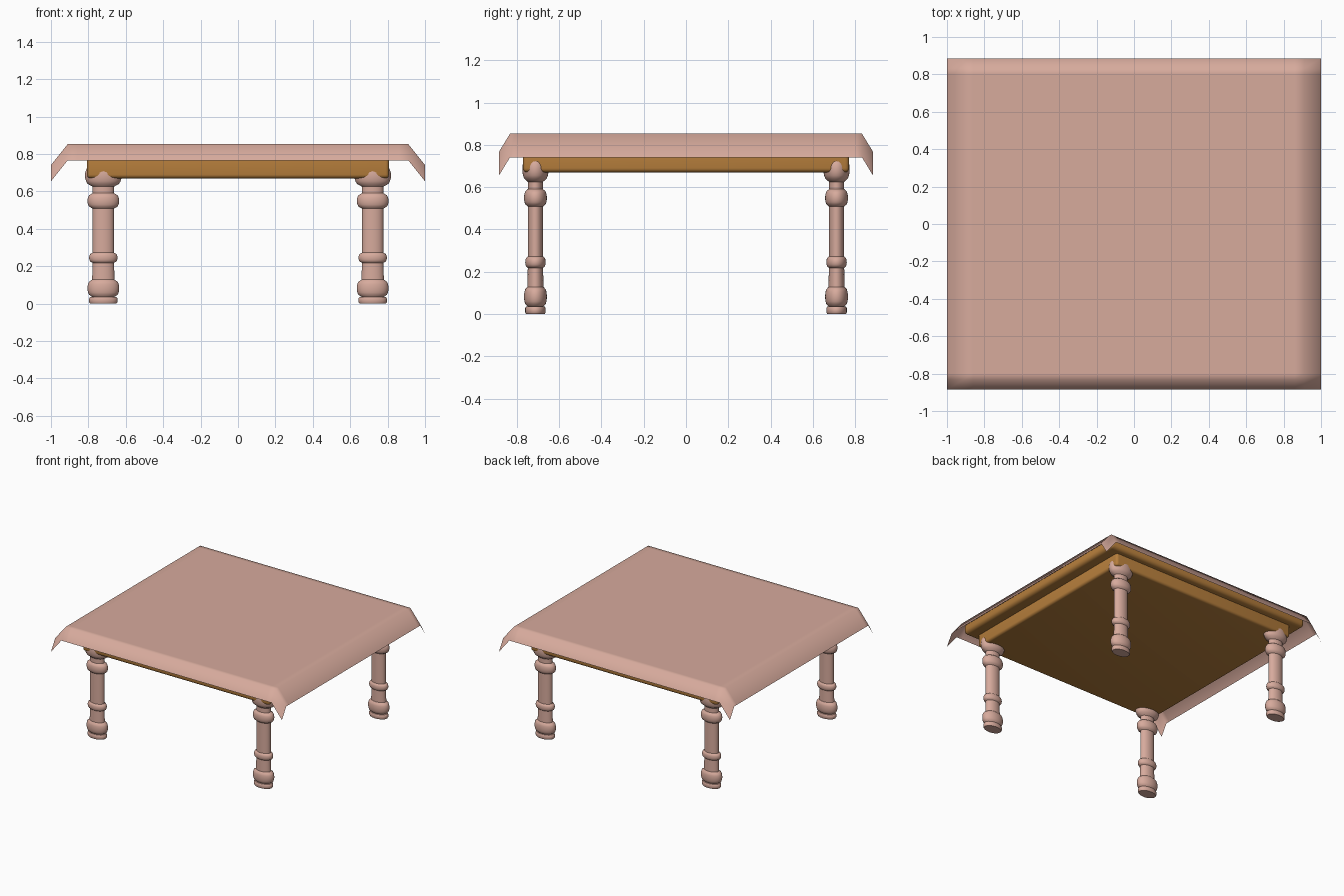
import bpy, bmesh, math

if "Cube" in bpy.data.objects:
    bpy.data.objects.remove(bpy.data.objects["Cube"])


def material(name, rgb):
    m = bpy.data.materials.new(name)
    m.diffuse_color = (*rgb, 1)
    m.use_nodes = True
    m.node_tree.nodes["Principled BSDF"].inputs["Base Color"].default_value = m.diffuse_color
    return m


PINK = material("dusty pink", (0.68, 0.405, 0.335))
WOOD = material("golden brown wood", (0.47, 0.21, 0.045))


def finish(name, bm, mat, angle=None):
    bmesh.ops.recalc_face_normals(bm, faces=bm.faces)
    me = bpy.data.meshes.new(name)
    bm.to_mesh(me)
    bm.free()
    me.materials.append(mat)
    ob = bpy.data.objects.new(name, me)
    bpy.context.collection.objects.link(ob)
    bpy.ops.object.select_all(action='DESELECT')
    ob.select_set(True)
    bpy.context.view_layer.objects.active = ob
    if angle is None:
        bpy.ops.object.shade_smooth()
    else:
        bpy.ops.object.shade_smooth_by_angle(angle=math.radians(angle))
    return ob


def rounded_box(name, hx, hy, z0, z1, bevel):
    bm = bmesh.new()
    bmesh.ops.create_cube(bm, size=1)
    for v in bm.verts:
        v.co = (v.co.x * 2 * hx, v.co.y * 2 * hy, (z0 + z1) / 2 + v.co.z * (z1 - z0))
    bmesh.ops.bevel(bm, geom=bm.edges[:], offset=bevel, segments=4,
                    profile=0.5, affect='EDGES')
    return finish(name, bm, WOOD, 40)


# Tablecloth: a grid sheet whose rim drops, with corners hanging lowest
TOP, DROP_X, DROP_Y = 0.853, 0.112, 0.087
xs = [-1, -0.91, -0.86, 0.86, 0.91, 1]
ys = [-0.885, -0.832, -0.80, 0.80, 0.832, 0.885]
bm = bmesh.new()
grid = []
for i, x in enumerate(xs):
    grid.append([bm.verts.new((x, y, TOP - DROP_X * (i in (0, 5)) - DROP_Y * (j in (0, 5))))
                 for j, y in enumerate(ys)])
for i in range(5):
    for j in range(5):
        bm.faces.new((grid[i][j], grid[i + 1][j], grid[i + 1][j + 1], grid[i][j + 1]))
cloth = finish("tablecloth", bm, PINK)
if cloth.data.polygons[12].normal.z < 0:
    cloth.data.flip_normals()

# Table top and apron block under the cloth
rounded_box("table_top", 0.9, 0.825, 0.764, 0.846, 0.03)
rounded_box("apron", 0.808, 0.772, 0.67, 0.80, 0.02)


# Turned legs: lathe profile with round beads, flattened front to back
def bead(z0, z1, r0, r1, n=8):
    return [(r0 + (r1 - r0) * math.sqrt(max(0, 1 - (2 * k / n - 1) ** 2)),
             z0 + (z1 - z0) * k / n) for k in range(n + 1)]


profile = [(0, 0), (0.07, 0), (0.076, 0.008), (0.076, 0.027), (0.07, 0.035)]
profile += bead(0.036, 0.128, 0.06, 0.085)
profile += bead(0.218, 0.272, 0.057, 0.076)
profile += bead(0.508, 0.59, 0.057, 0.085)
profile += bead(0.625, 0.745, 0.057, 0.098)
profile += [(0, 0.745)]


def leg(name, cx, cy, sides=32):
    bm = bmesh.new()
    rings = []
    for r, z in profile:
        if r == 0:
            rings.append([bm.verts.new((cx, cy, z))] * sides)
            continue
        rings.append([bm.verts.new((cx + r * math.cos(2 * math.pi * k / sides),
                                    cy + 0.635 * r * math.sin(2 * math.pi * k / sides), z))
                      for k in range(sides)])
    for a, b in zip(rings, rings[1:]):
        for k in range(sides):
            m = (k + 1) % sides
            bm.faces.new(list(dict.fromkeys((a[k], a[m], b[m], b[k]))))
    finish(name, bm, PINK, 40)


for fb, sy in (("front", -1), ("back", 1)):
    for lr, sx in (("left", -1), ("right", 1)):
        leg(f"{fb}_{lr}_leg", 0.72 * sx, 0.712 * sy)
